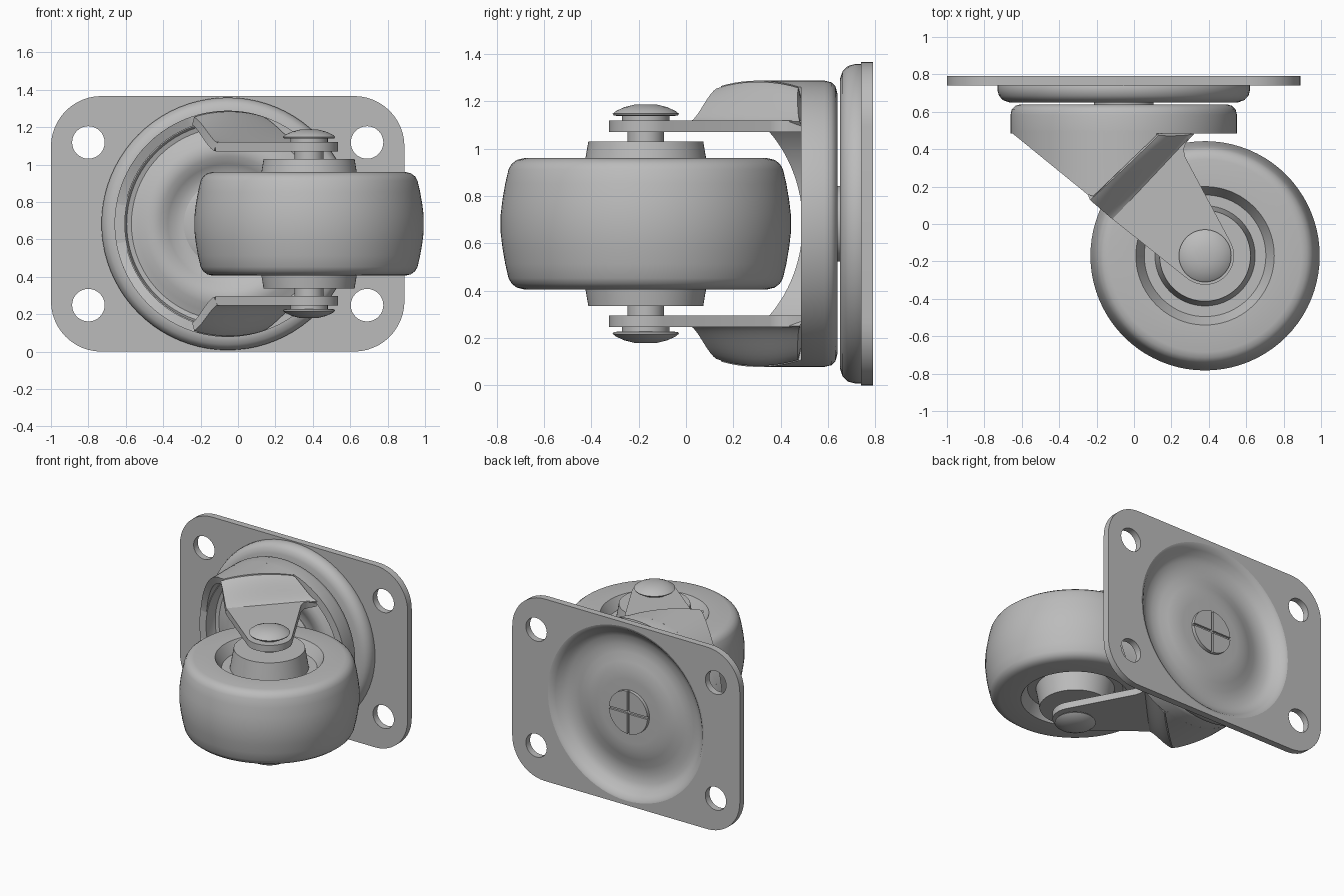
import bpy, bmesh, math
from mathutils import Matrix, Vector

cube = bpy.data.objects.get("Cube")
if cube:
    bpy.data.objects.remove(cube)

MID = 0.683                      # height of the symmetry plane
SWIVEL = Vector((-0.055, 0, MID))
AXLE = Vector((0.38, -0.17, MID))

steel = bpy.data.materials.new("grey_steel")
steel.use_nodes = True
steel.diffuse_color = (0.5, 0.5, 0.5, 1)
steel.node_tree.nodes["Principled BSDF"].inputs["Base Color"].default_value = (0.5, 0.5, 0.5, 1)


def select(ob):
    bpy.ops.object.select_all(action='DESELECT')
    ob.select_set(True)
    bpy.context.view_layer.objects.active = ob


def finish(ob):
    ob.data.materials.clear()
    ob.data.materials.append(steel)
    select(ob)
    bpy.ops.object.shade_smooth_by_angle(angle=math.radians(35))
    return ob


def mesh_object(name, bm):
    bmesh.ops.recalc_face_normals(bm, faces=bm.faces)
    me = bpy.data.meshes.new(name)
    bm.to_mesh(me)
    bm.free()
    ob = bpy.data.objects.new(name, me)
    bpy.context.collection.objects.link(ob)
    return ob


def lathe(name, profile, centre, axis, closed=False):
    """Revolve (radius, height) points about the y or z axis."""
    bm = bmesh.new()
    up = Vector((0, 1, 0)) if axis == 'Y' else Vector((0, 0, 1))
    vs = [bm.verts.new(Vector((r, 0, 0)) + up * h) for r, h in profile]
    pairs = list(zip(vs, vs[1:])) + ([(vs[-1], vs[0])] if closed else [])
    edges = [bm.edges.new(p) for p in pairs]
    bmesh.ops.spin(bm, geom=vs + edges, cent=(0, 0, 0), axis=up,
                   angle=math.tau, steps=80)
    bmesh.ops.remove_doubles(bm, verts=bm.verts, dist=1e-4)
    bmesh.ops.translate(bm, verts=bm.verts, vec=centre)
    return finish(mesh_object(name, bm))


def sheet(name, loops, matrix, thickness):
    """Flat sheet filled between closed outlines, holes included."""
    cu = bpy.data.curves.new(name, 'CURVE')
    cu.dimensions, cu.fill_mode, cu.extrude = '2D', 'BOTH', thickness / 2
    for pts in loops:
        sp = cu.splines.new('POLY')
        sp.points.add(len(pts) - 1)
        for p, (x, y) in zip(sp.points, pts):
            p.co = (x, y, 0, 1)
        sp.use_cyclic_u = True
    ob = bpy.data.objects.new(name, cu)
    bpy.context.collection.objects.link(ob)
    ob.matrix_world = matrix
    select(ob)
    bpy.ops.object.convert(target='MESH')
    return finish(bpy.context.object)


def grid(name, rows, thickness, offset):
    """Skin between rows of points, thickened to sheet metal."""
    bm = bmesh.new()
    vr = [[bm.verts.new(p) for p in row] for row in rows]
    for a, b in zip(vr, vr[1:]):
        for i in range(len(a) - 1):
            bm.faces.new((a[i], a[i + 1], b[i + 1], b[i]))
    ob = mesh_object(name, bm)
    mod = ob.modifiers.new("thickness", 'SOLIDIFY')
    mod.thickness, mod.offset = thickness, offset
    select(ob)
    bpy.ops.object.modifier_apply(modifier=mod.name)
    return finish(ob)


def arc(cx, cy, r, a0, a1, n):
    return [(cx + r * math.cos(math.radians(a0 + (a1 - a0) * i / n)),
             cy + r * math.sin(math.radians(a0 + (a1 - a0) * i / n))) for i in range(n + 1)]


def ring(cx, cy, r, n=48):
    return arc(cx, cy, r, 0, 360, n)[:-1]


# Mounting plate: rounded rectangle with four bolt holes and an opening for the dish
outline = []
for sx, sz, start in ((1, 1, 0), (-1, 1, 90), (-1, -1, 180), (1, -1, 270)):
    outline += arc(sx * 0.675, sz * 0.413, 0.27, start, start + 90, 12)
holes = [ring(sx * 0.745, sz * 0.435, 0.087, 32) for sx in (1, -1) for sz in (1, -1)]
to_wall = Matrix.Translation(SWIVEL + Vector((0, 0.765, 0))) @ Matrix.Rotation(math.pi / 2, 4, 'X')
sheet("mounting_plate", [outline, ring(0, 0, 0.65, 80)] + holes, to_wall, 0.05)

# Pressed dish in the plate
lathe("plate_dish", [(0, .69), (.2, .69), (.3, .685), (.4, .657), (.5, .65), (.61, .65),
                     (.645, .662), (.667, .685), (.675, .715), (.675, .745), (.65, .79),
                     (.632, .784), (.61, .76), (.58, .725), (.54, .704), (.48, .695),
                     (.42, .702), (.36, .722), (.3, .737), (.24, .74), (0, .74)], SWIVEL, 'Y')

# Swivel cup with a raised ball race
lathe("swivel_cup", [(0, .64), (.55, .64), (.58, .632), (.598, .614), (.605, .585),
                     (.605, .485), (.55, .485), (.55, .555), (.54, .58), (.515, .588),
                     (.48, .575), (.44, .555), (.4, .548), (.36, .555), (.32, .58),
                     (.28, .605), (.24, .61), (0, .61)], SWIVEL, 'Y')

# Centre rivet with cross slots in its back end
rivet = lathe("centre_rivet", [(0, .575), (.12, .58), (.2, .59), (.235, .605), (.235, .62),
                               (.16, .62), (.16, .765), (0, .765)], SWIVEL, 'Y')
for size in ((0.4, 0.03, 0.018), (0.018, 0.03, 0.4)):
    bpy.ops.mesh.primitive_cube_add(size=1, location=SWIVEL + Vector((0, 0.765, 0)))
    cutter = bpy.context.object
    cutter.name, cutter.scale, cutter.hide_render = "slot_cutter", size, True
    mod = rivet.modifiers.new("slot", 'BOOLEAN')
    mod.operation, mod.object = 'DIFFERENCE', cutter
    select(rivet)
    bpy.ops.object.modifier_apply(modifier=mod.name)
    bpy.data.objects.remove(cutter)

# Fork skirt: cup wall continued forward and cut along the slanted fork edge
R = 0.58


def fork_edge(x):
    return min(0.5, max(0.48 - 0.85 * (x + 0.62), x + 0.36))


rows = []
for x, z in arc(SWIVEL.x, MID, R, 73, 287, 72):
    rows.append([(x, 0.5 + (fork_edge(x) - 0.5) * k / 3, z) for k in range(4)])
grid("fork_skirt", rows, 0.05, 0)

# Fork arms: a slanted bend and a flat arm rounded about the axle, on both sides
arm = [(0.31, 0.49), (0.28, 0.44), (0.265, 0.4), (0.275, 0.355)]
arm += arc(AXLE.x, AXLE.y, 0.155, 28, -130.4, 24) + [(-0.12, 0.03)]
for side, word in ((1, "upper"), (-1, "lower")):
    rows = []
    for i in range(13):
        s = i / 12
        hi = Vector((-0.24 + 0.36 * s, 0.14 + 0.34 * s))
        lo = Vector((-0.12 + 0.43 * s, 0.03 + 0.46 * s))
        top = math.sqrt(R * R - (hi.x - SWIVEL.x) ** 2)
        row = []
        for k in range(11):
            t = k / 10
            p = hi.lerp(lo, t)
            ease = 0.5 * t + 0.5 * t * t * (3 - 2 * t)
            row.append((p.x, p.y, MID + side * (top + (0.412 - top) * ease)))
        rows.append(row)
    grid(word + "_fork_bend", rows, 0.05, 0)
    sheet(word + "_fork_arm", [arm], Matrix.Translation((0, 0, MID + side * 0.412)), 0.05)

    # Domed axle cap
    cap = [(0, .505), (.05, .503), (.09, .493), (.125, .477), (.14, .465), (.135, .457),
           (.1, .455), (.1, .43), (0, .43)]
    lathe(word + "_axle_cap", [(r, side * h) for r, h in cap], AXLE, 'Z')

# Axle pin
lathe("axle", [(0, -.44), (.077, -.44), (.077, .44), (0, .44)], AXLE, 'Z')

# Wheel with recessed faces and tapered hub
half = [(0, .347), (.243, .347), (.268, .2), (.325, .2), (.37, .277), (.515, .277),
        (.545, .27), (.567, .253), (.58, .23), (.594, .17), (.606, .1), (.613, .04)]
lathe("wheel", half + [(r, -h) for r, h in reversed(half)], AXLE, 'Z')
